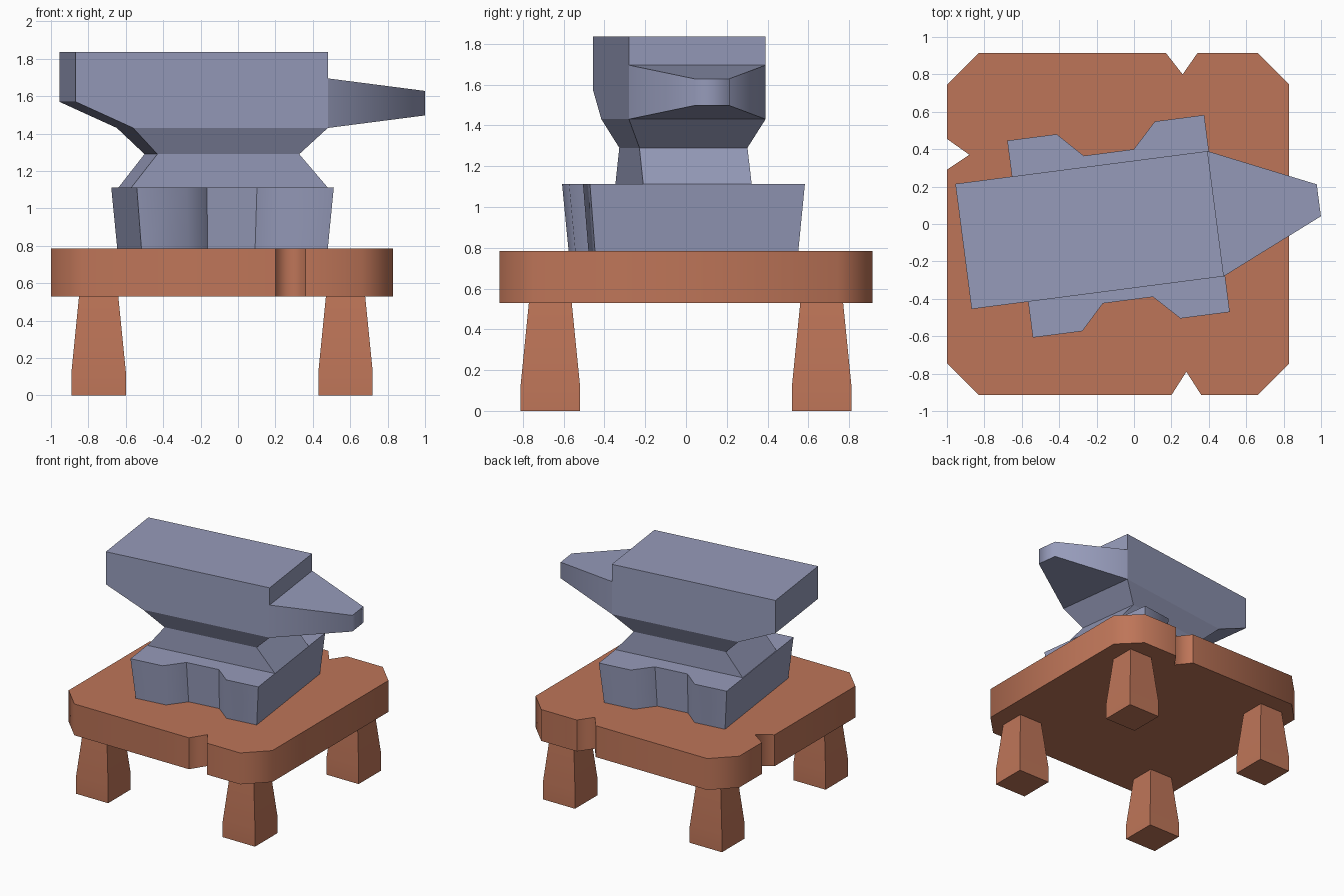
import bpy, bmesh, math
from mathutils import Matrix

if "Cube" in bpy.data.objects:
    bpy.data.objects.remove(bpy.data.objects["Cube"])


def material(name, rgb):
    m = bpy.data.materials.new(name)
    m.diffuse_color = (*rgb, 1)
    m.use_nodes = True
    m.node_tree.nodes["Principled BSDF"].inputs["Base Color"].default_value = m.diffuse_color
    return m


STEEL = material("blue grey steel", (0.305, 0.328, 0.491))
WOOD = material("red brown wood", (0.515, 0.178, 0.098))


def loft(name, rings, mat, soft=(), soft_rings=False, matrix=Matrix()):
    """Skin a stack of closed outlines; corners listed in soft are shaded smooth."""
    bm = bmesh.new()
    vs = [[bm.verts.new(p) for p in ring] for ring in rings]
    n = len(vs[0])
    bm.faces.new(vs[0][::-1])
    bm.faces.new(vs[-1])
    for a, b in zip(vs, vs[1:]):
        for i in range(n):
            j = (i + 1) % n
            bm.faces.new((a[i], a[j], b[j], b[i]))
    bmesh.ops.recalc_face_normals(bm, faces=bm.faces)
    for f in bm.faces:
        f.smooth = True
    for e in bm.edges:
        e.smooth = False
    for a, b in zip(vs, vs[1:]):
        for i in soft:
            bm.edges.get((a[i], b[i])).smooth = True
    if soft_rings:
        for r in vs[1:-1]:
            for i in range(n):
                bm.edges.get((r[i], r[(i + 1) % n])).smooth = True
    me = bpy.data.meshes.new(name)
    bm.to_mesh(me)
    bm.free()
    me.materials.append(mat)
    ob = bpy.data.objects.new(name, me)
    ob.matrix_world = matrix
    bpy.context.collection.objects.link(ob)
    return ob


def rect(x0, x1, y0, y1, z):
    return [(x0, y0, z), (x1, y0, z), (x1, y1, z), (x0, y1, z)]


# Table top: chamfered slab with three V notches
top = [(-0.83, -0.915), (0.20, -0.915), (0.28, -0.79), (0.36, -0.915),
       (0.66, -0.915), (0.83, -0.745), (0.83, 0.745), (0.66, 0.915),
       (0.34, 0.915), (0.26, 0.80), (0.17, 0.915), (-0.83, 0.915),
       (-1.0, 0.745), (-1.0, 0.455), (-0.88, 0.37), (-1.0, 0.29), (-1.0, -0.745)]
loft("table_top", [[(x, y, z) for x, y in top] for z in (0.53, 0.785)], WOOD,
     soft=(0, 2, 4, 5, 6, 7, 9, 11, 12, 14, 16))

# Legs: straight foot, then tapering upward
for side, cx in (("left", -0.745), ("right", 0.575)):
    for end, cy in (("front", -0.665), ("back", 0.665)):
        loft(f"{end}_{side}_leg",
             [rect(cx - h, cx + h, cy - h, cy + h, z)
              for h, z in ((0.145, 0), (0.145, 0.13), (0.104, 0.54))],
             WOOD, soft_rings=True)

# The anvil sits turned on the table
TURN = Matrix.Translation((-0.2375, -0.0325, 0)) @ Matrix.Rotation(math.radians(7.4), 4, 'Z')

# Anvil foot: mirrored outline with a recess on each side, flaring upward
half = [(0.687, 0.531), (0.421, 0.531), (0.29, 0.398),
        (0.02, 0.398), (-0.108, 0.531), (-0.375, 0.531)]
outline = half + [(x, -y) for x, y in reversed(half)]
loft("anvil_foot",
     [[(0.156 + (x - 0.156) * s, y * s, z) for x, y in outline]
      for s, z in ((0.946, 0.785), (1.0, 1.112))],
     STEEL, soft=(1, 4, 7, 10), matrix=TURN)

# Anvil body: neck, waist, overhanging heel and face block
body = [(-0.37, 0.688, 0.268, 1.112), (-0.23, 0.535, 0.267, 1.29),
        (-0.37, 0.68, 0.3375, 1.43), (-0.68, 0.68, 0.3375, 1.57),
        (-0.68, 0.68, 0.3375, 1.835)]
loft("anvil_body", [rect(a, b, -w, w, z) for a, b, w, z in body], STEEL, matrix=TURN)

# Horn: blunt wedge tapering in width and height
horn = [[(0.68, -0.3375, zb), (1.236, -0.086, zt), (1.236, 0.086, zt), (0.68, 0.3375, zb)]
        for zb, zt in ((1.43, 1.497), (1.695, 1.628))]
loft("anvil_horn", horn, STEEL, soft=(1, 2), matrix=TURN)
